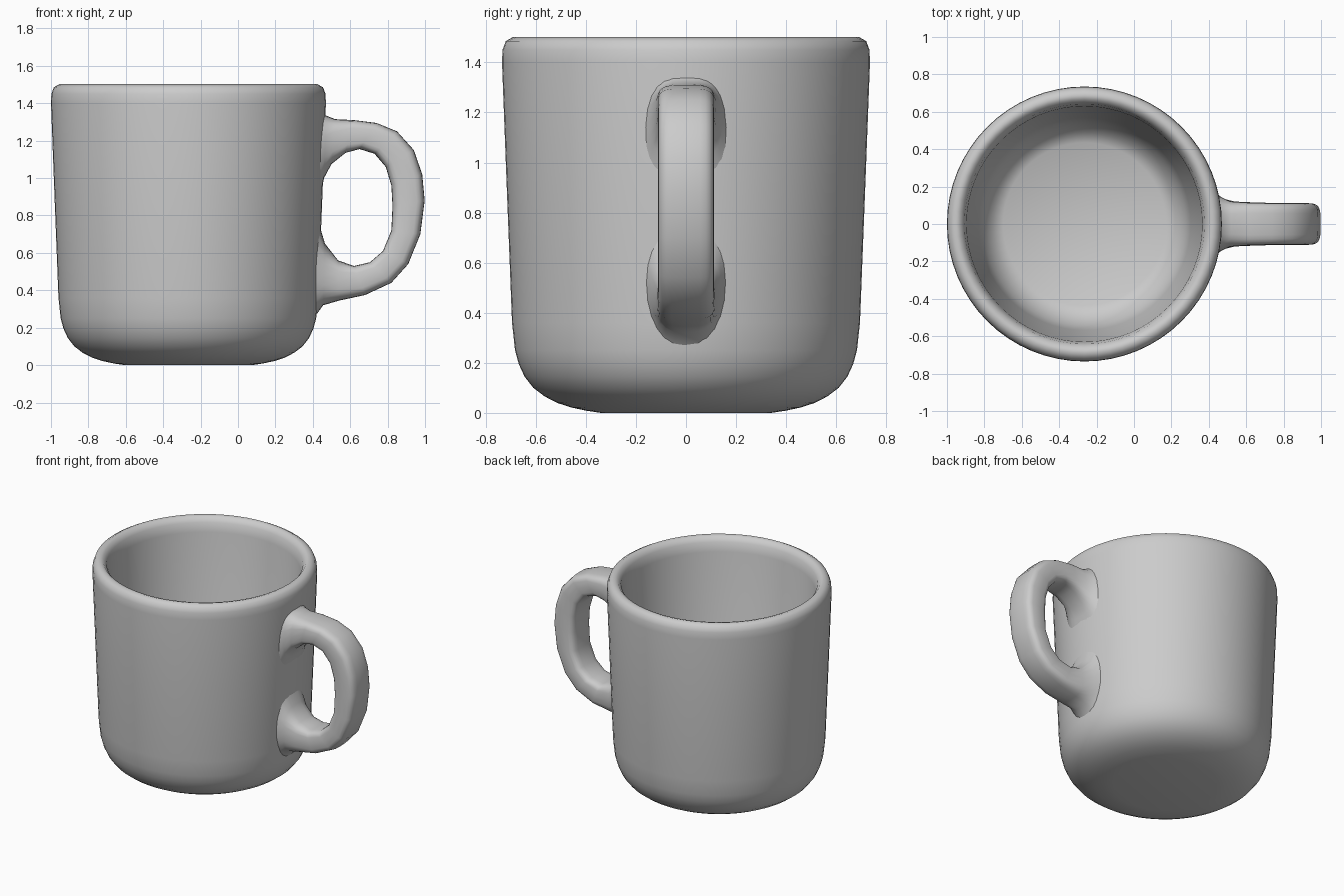
import bpy, bmesh
from math import cos, sin, pi, copysign

CX = -0.265      # centre of the cup in x
SEGS = 64


def make_object(name, bm, angle):
    bmesh.ops.recalc_face_normals(bm, faces=bm.faces)
    mesh = bpy.data.meshes.new(name)
    bm.to_mesh(mesh)
    bm.free()
    obj = bpy.data.objects.new(name, mesh)
    bpy.context.collection.objects.link(obj)
    bpy.ops.object.select_all(action='DESELECT')
    obj.select_set(True)
    bpy.context.view_layer.objects.active = obj
    bpy.ops.object.shade_smooth_by_angle(angle=angle)
    return obj


def loft(bm, rings):
    """Skin closed rings of points and cap both ends."""
    loops = [[bm.verts.new(p) for p in ring] for ring in rings]
    for a, b in zip(loops, loops[1:]):
        n = len(a)
        for i in range(n):
            j = (i + 1) % n
            bm.faces.new((a[i], a[j], b[j], b[i]))
    bm.faces.new(loops[0])
    bm.faces.new(loops[-1])


# Cup: lathed profile, underside -> outer wall -> rim -> inner wall -> floor
profile = [(0.34, 0.0), (0.40, 0.009), (0.46, 0.022), (0.515, 0.04),
           (0.565, 0.066), (0.61, 0.1), (0.645, 0.145), (0.668, 0.195),
           (0.683, 0.25), (0.695, 0.36), (0.716, 0.9),
           (0.735, 1.40), (0.733, 1.45), (0.72, 1.485), (0.69, 1.502),
           (0.665, 1.495), (0.642, 1.465), (0.63, 1.40),
           (0.568, 0.46), (0.542, 0.37), (0.49, 0.29), (0.435, 0.26)]
bm = bmesh.new()
loft(bm, [[(CX + r * cos(2 * pi * i / SEGS), r * sin(2 * pi * i / SEGS), z)
           for i in range(SEGS)] for r, z in profile])
make_object("cup_body", bm, pi / 3)

# Handle: outer edge x, z / inner edge x, z / half width / corner softness,
# flaring into the wall at both ends
sections = [(0.425, 1.385, 0.43, 0.86, 0.17, 0.9), (0.47, 1.335, 0.46, 1.00, 0.145, 0.75),
            (0.52, 1.315, 0.50, 1.075, 0.122, 0.6), (0.62, 1.31, 0.575, 1.135, 0.115, 0.5),
            (0.74, 1.295, 0.65, 1.155, 0.112, 0.5), (0.85, 1.25, 0.73, 1.13, 0.112, 0.5),
            (0.94, 1.15, 0.79, 1.06, 0.112, 0.5), (0.985, 1.02, 0.82, 0.96, 0.112, 0.5),
            (0.998, 0.88, 0.826, 0.85, 0.112, 0.5), (0.975, 0.70, 0.82, 0.72, 0.112, 0.5),
            (0.91, 0.54, 0.775, 0.61, 0.112, 0.5), (0.82, 0.44, 0.705, 0.55, 0.112, 0.5),
            (0.68, 0.375, 0.62, 0.53, 0.115, 0.5), (0.54, 0.345, 0.535, 0.56, 0.12, 0.6),
            (0.455, 0.32, 0.465, 0.65, 0.14, 0.8), (0.405, 0.25, 0.42, 0.80, 0.16, 0.95)]


def soft(v, power):
    # Rounds the section towards a soft rectangle
    return copysign(abs(v) ** power, v)


rings = []
for ox, oz, ix, iz, hw, power in sections:
    ring = []
    for k in range(24):
        t = 2 * pi * k / 24
        s = soft(cos(t), power) / 2
        ring.append(((ox + ix) / 2 + (ox - ix) * s, hw * soft(sin(t), power),
                     (oz + iz) / 2 + (oz - iz) * s))
    rings.append(ring)
bm = bmesh.new()
loft(bm, rings)
handle = make_object("handle", bm, pi / 2)
